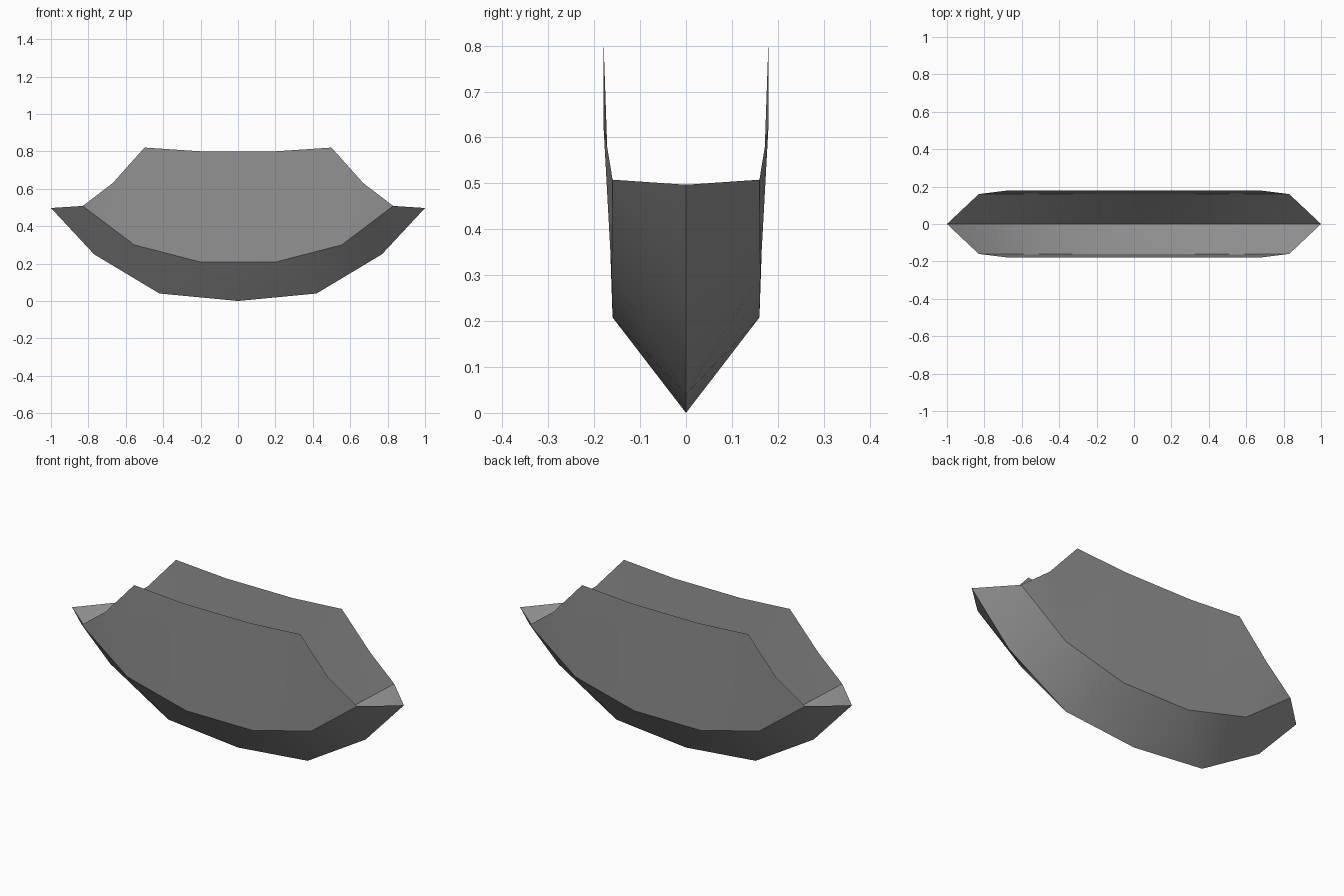
import bpy, bmesh, math

cube = bpy.data.objects.get("Cube")
if cube:
    bpy.data.objects.remove(cube, do_unlink=True)

grey = bpy.data.materials.new("mid grey")
grey.use_nodes = True
colour = (0.30, 0.30, 0.30, 1)
grey.diffuse_color = colour
grey.node_tree.nodes["Principled BSDF"].inputs["Base Color"].default_value = colour

# One quarter of each line, from the middle to the end (x, y, z)
keel = [(0, 0, 0), (0.42, 0, 0.04), (0.77, 0, 0.25), (1.0, 0, 0.497)]
chine = [(0, -0.16, 0.208), (0.2, -0.16, 0.208), (0.555, -0.162, 0.30), (0.83, -0.16, 0.508)]
rim = [(0, -0.18, 0.80), (0.2, -0.18, 0.80), (0.5, -0.18, 0.82), (0.67, -0.18, 0.63)]


def build(name, faces):
    """Mirror a quarter of the shell across x and y into one welded mesh."""
    bm = bmesh.new()
    for sx in (1, -1):
        for sy in (1, -1):
            for face in faces:
                verts = [bm.verts.new((x * sx, y * sy, z)) for x, y, z in face]
                bm.faces.new(verts if sx * sy > 0 else verts[::-1])
    bmesh.ops.remove_doubles(bm, verts=bm.verts, dist=0.0005)
    mesh = bpy.data.meshes.new(name)
    bm.to_mesh(mesh)
    bm.free()
    mesh.materials.append(grey)
    obj = bpy.data.objects.new(name, mesh)
    bpy.context.collection.objects.link(obj)
    bpy.ops.object.select_all(action='DESELECT')
    obj.select_set(True)
    bpy.context.view_layer.objects.active = obj
    bpy.ops.object.shade_smooth_by_angle(angle=math.radians(30))
    return obj


# Open V-shaped bottom: zigzag triangles between keel and chine
bottom = [(keel[0], chine[1], chine[0])]
for i in range(3):
    bottom.append((keel[i], keel[i + 1], chine[i + 1]))
    if i < 2:
        bottom.append((keel[i + 1], chine[i + 2], chine[i + 1]))
build("hull_bottom", bottom)

# Thin upright sides between chine and rim
sides = [
    (chine[0], chine[1], rim[1], rim[0]),
    (chine[1], chine[2], rim[2], rim[1]),
    (chine[2], rim[3], rim[2]),
    (chine[2], chine[3], rim[3]),
]
build("hull_sides", sides)
